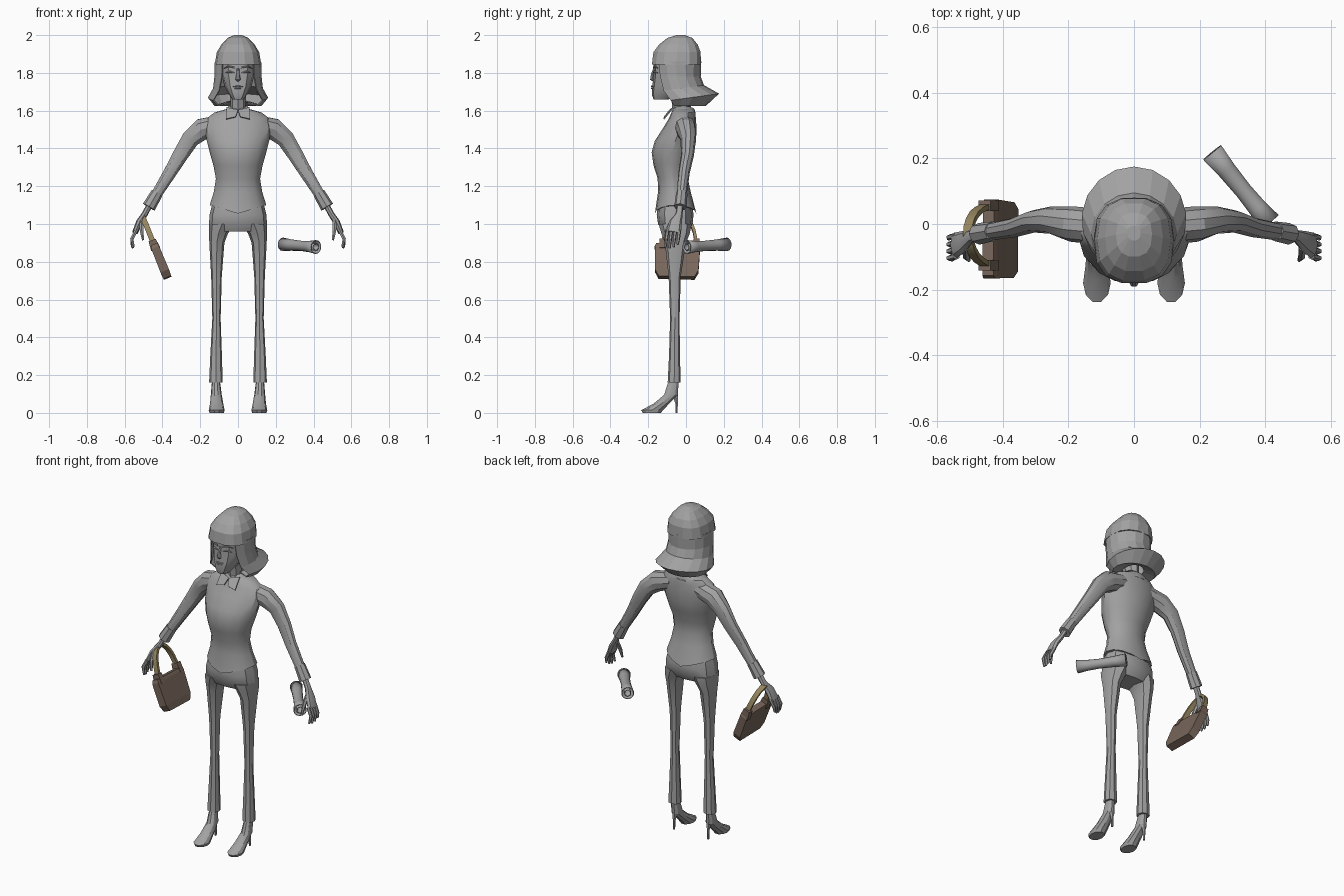
import bpy, bmesh, math
from mathutils import Vector

if bpy.data.objects.get("Cube"):
    bpy.data.objects.remove(bpy.data.objects["Cube"], do_unlink=True)


def material(name, r, g, b):
    m = bpy.data.materials.new(name)
    m.use_nodes = True
    m.diffuse_color = (r, g, b, 1)
    m.node_tree.nodes["Principled BSDF"].inputs["Base Color"].default_value = (r, g, b, 1)
    return m


GREY = material("plain grey", 0.36, 0.36, 0.36)
BROWN = material("bag brown", 0.19, 0.135, 0.105)
TAN = material("handle tan", 0.30, 0.235, 0.115)


def skin(name, rings, mat=GREY, closed=True, caps=True, angle=30, thick=0):
    """Join rings of points into one surface."""
    bm = bmesh.new()
    rows = [[bm.verts.new(p) for p in ring] for ring in rings]
    n = len(rows[0])
    for a, b in zip(rows, rows[1:]):
        for i in range(n if closed else n - 1):
            j = (i + 1) % n
            bm.faces.new((a[i], a[j], b[j], b[i]))
    if caps and closed:
        bm.faces.new(rows[0])
        bm.faces.new(rows[-1])
    bmesh.ops.recalc_face_normals(bm, faces=bm.faces)
    me = bpy.data.meshes.new(name)
    bm.to_mesh(me)
    bm.free()
    me.materials.append(mat)
    if angle:
        me.shade_smooth()
        me.set_sharp_from_angle(angle=math.radians(angle))
    ob = bpy.data.objects.new(name, me)
    bpy.context.scene.collection.objects.link(ob)
    if thick:
        mod = ob.modifiers.new("thickness", "SOLIDIFY")
        mod.thickness = thick
    return ob


def circle(n, power=1.0):
    """Unit outline: a box for four sides, else a (squared) circle."""
    off, k = (math.pi / 4, math.sqrt(2)) if n == 4 else (0, 1)
    out = []
    for i in range(n):
        t = off + math.tau * i / n
        c, s = math.cos(t) * k, math.sin(t) * k
        out.append((math.copysign(abs(c) ** power, c), math.copysign(abs(s) ** power, s)))
    return out


def stack(name, levels, n=12, power=1.0, **kw):
    """Level outlines: z, centre x, half width, front y, back y, dip at the middle."""
    rings = []
    for z, cx, rx, yf, yb, *dip in levels:
        d = dip[0] if dip else 0
        rings.append([(cx + rx * c, (yf + yb) / 2 + (yb - yf) / 2 * s, z - d * (1 - abs(c)))
                      for c, s in circle(n, power)])
    return skin(name, rings, **kw)


def tube(name, path, n=8, ref=(0, 1, 0), **kw):
    """Path points: x, y, z, half size along ref, half size across."""
    pts = [Vector(p[:3]) for p in path]
    rings = []
    for i, p in enumerate(path):
        t = (pts[min(i + 1, len(pts) - 1)] - pts[max(i - 1, 0)]).normalized()
        u = Vector(ref)
        u = (u - t * u.dot(t)).normalized()
        v = t.cross(u)
        rings.append([pts[i] + u * c * p[3] + v * s * p[4] for c, s in circle(n)])
    return skin(name, rings, **kw)


# Shirt, neck and collar
stack("shirt", [(1.10, 0, .15, -.165, .055, .045), (1.17, 0, .128, -.148, .025),
                (1.24, 0, .117, -.15, .01), (1.31, 0, .13, -.172, .015),
                (1.38, 0, .15, -.182, .042), (1.44, 0, .165, -.165, .053),
                (1.51, 0, .175, -.12, .056), (1.56, 0, .165, -.09, .052),
                (1.59, 0, .125, -.077, .05), (1.61, 0, .055, -.07, .045)], n=16)
stack("neck", [(1.57, 0, .045, -.07, .03), (1.64, 0, .04, -.075, .025), (1.72, 0, .045, -.09, .02)], n=8)
stack("collar", [(1.575, 0, .085, -.085, .055), (1.625, 0, .05, -.07, .045, .02)], n=10, caps=False,
      thick=.005)
for s, side in ((1, "left_"), (-1, "right_")):
    skin(side + "collar_point", [[(0, -.085, 1.60), (s * .06, -.065, 1.615)],
                                 [(s * .012, -.112, 1.565), (s * .062, -.115, 1.553)]],
         closed=False, thick=.006, angle=0)

# Trousers
stack("hips", [(1.11, 0, .135, -.148, .03), (1.05, 0, .15, -.155, .04),
               (1.0, 0, .154, -.148, .035), (.96, 0, .13, -.125, .01)], n=12, power=.8)

for s, side in ((1, "left_"), (-1, "right_")):
    stack(side + "trouser_leg", [(1.0, s * .085, .068, -.145, .03), (.95, s * .103, .05, -.13, .02),
                                 (.9, s * .112, .04, -.112, 0), (.72, s * .114, .028, -.092, -.028),
                                 (.5, s * .114, .022, -.084, -.034), (.3, s * .116, .031, -.09, -.032),
                                 (.16, s * .117, .036, -.097, -.028)], n=8, power=.85)

    # Court shoe with thin heel
    stack(side + "shoe", [(0, s * .113, .038, -.232, -.13), (.014, s * .113, .042, -.24, -.12),
                          (.05, s * .113, .035, -.172, -.085), (.095, s * .115, .029, -.118, -.042),
                          (.18, s * .117, .02, -.09, -.036)], n=10)
    stack(side + "heel", [(0, s * .114, .006, -.056, -.044), (.05, s * .114, .007, -.058, -.042),
                          (.10, s * .114, .016, -.075, -.04)], n=6)

    # Sleeve and cuff
    tube(side + "sleeve", [(s * .09, -.01, 1.53, .055, .05), (s * .19, .0, 1.502, .054, .06),
                           (s * .252, .012, 1.45, .042, .05), (s * .305, .008, 1.365, .034, .043),
                           (s * .36, -.01, 1.272, .03, .036), (s * .445, -.025, 1.135, .026, .028)], n=10)
    tube(side + "cuff", [(s * .428, -.022, 1.165, .03, .032), (s * .472, -.03, 1.09, .033, .036)], n=8)

    # Hand
    tube(side + "palm", [(s * .465, -.03, 1.105, .017, .016), (s * .495, -.037, 1.05, .019, .016),
                         (s * .522, -.055, 1.01, .034, .018), (s * .545, -.066, .955, .04, .015)], n=8)
    for i, name in enumerate(("index", "middle", "ring", "little")):
        y, drop = -.098 + i * .021, (.005, 0, .005, .018)[i]
        tube(side + name + "_finger", [(s * .54, y, .965, .01, .011), (s * .562, y - .006, .92, .009, .01),
                                       (s * (.552 + .004 * i), y - .01, .872 + drop, .006, .006)], n=6)
    tube(side + "thumb", [(s * .513, -.07, 1.02, .014, .013), (s * .51, -.1, .965, .011, .011),
                          (s * .503, -.11, .915, .006, .006)], n=6)

# Face
stack("head", [(1.66, 0, .03, -.172, -.09), (1.685, 0, .048, -.181, -.04), (1.73, 0, .072, -.178, .01),
               (1.79, 0, .087, -.172, .04), (1.86, 0, .092, -.172, .05)], n=12, power=.8)
tube("nose", [(0, -.168, 1.825, .007, .006), (0, -.179, 1.79, .009, .008), (0, -.182, 1.765, .014, .009),
              (0, -.175, 1.757, .008, .006)], n=6, ref=(1, 0, 0))
for z, w in ((1.728, .026), (1.718, .021)):
    tube("lip", [(-w, -.172, z, .002, .003), (0, -.18, z + .001, .005, .006), (w, -.172, z, .002, .003)],
         n=6, ref=(0, 0, 1))
for s, side in ((1, "left_"), (-1, "right_")):
    tube(side + "eyelid", [(s * .02, -.170, 1.80, .002, .004), (s * .042, -.168, 1.807, .006, .006),
                           (s * .066, -.152, 1.80, .002, .004)], n=6, ref=(0, 0, 1))
    tube(side + "eyebrow", [(s * .016, -.172, 1.828, .004, .004), (s * .05, -.167, 1.835, .004, .004),
                            (s * .075, -.15, 1.825, .002, .003)], n=6, ref=(0, 0, 1))

# Hair crown with fringe
stack("hair_crown", [(1.845, 0, .123, -.183, .082), (1.91, 0, .112, -.175, .08),
                     (1.95, 0, .088, -.145, .064), (1.985, 0, .055, -.1, .035),
                     (2.0, 0, .02, -.05, -.005)], n=14, power=.8, angle=0)

# Bob: open arcs around the face, flicked out at the back
# front z, back z, half width, front y, back y, opening angle
arcs = [(1.86, 1.86, .123, -.18, .081, 42), (1.78, 1.78, .125, -.172, .078, 44),
        (1.70, 1.735, .132, -.165, .095, 50), (1.645, 1.69, .16, -.15, .175, 55),
        (1.625, 1.625, .125, -.11, .105, 55), (1.63, 1.65, .06, -.08, .05, 55)]
rings = []
for zf, zb, rx, yf, yb, opening in arcs:
    ring, a0 = [], math.radians(opening)
    for i in range(13):
        a = a0 + (math.tau - 2 * a0) * i / 12
        c = math.cos(a)
        k = (1 - c) / 2
        ring.append((rx * math.sin(a), (yf + yb) / 2 - (yb - yf) / 2 * c, zf + (zb - zf) * k))
    rings.append(ring)
skin("hair_bob", rings, closed=False, angle=0, thick=.006)

# Handbag, hanging at a tilt
top, low = Vector((-.444, -.045, .89)), Vector((-.373, -.05, .715))
bag = []
for f, w, t in ((0, .112, .018), (.1, .12, .022), (.8, .115, .024), (1, .095, .022)):
    bag.append((*top.lerp(low, f), w, t))
tube("handbag", bag, n=4, mat=BROWN, angle=0)
up = (top - low).normalized()
normal = up.cross(Vector((0, 1, 0)))
handle = []
for i in range(13):
    a = math.pi * i / 12
    p = top + Vector((0, .01 + .088 * math.cos(a), 0)) + up * (.172 * math.sin(a) - .01)
    handle.append((*p, .014, .008))
tube("bag_handle", handle, n=4, ref=normal, mat=TAN, angle=40)
for y in (-.125, .055):
    tube("handle_mount", [(-.455, y, .915, .016, .02), (-.435, y, .865, .016, .026)], n=4, mat=BROWN, angle=0)

# Rolled paper
ends = Vector((.238, .218, .892)), Vector((.412, .005, .878))
for name, scale in (("paper_roll", 1), ("paper_inner_roll", .55)):
    roll = []
    for f, r in ((0, .036), (.25, .03), (.55, .027), (.8, .03), (1, .037)):
        roll.append((*ends[0].lerp(ends[1], f), r * scale, r * scale))
    tube(name, roll, n=14, ref=(0, 0, 1), caps=False, thick=.005)
